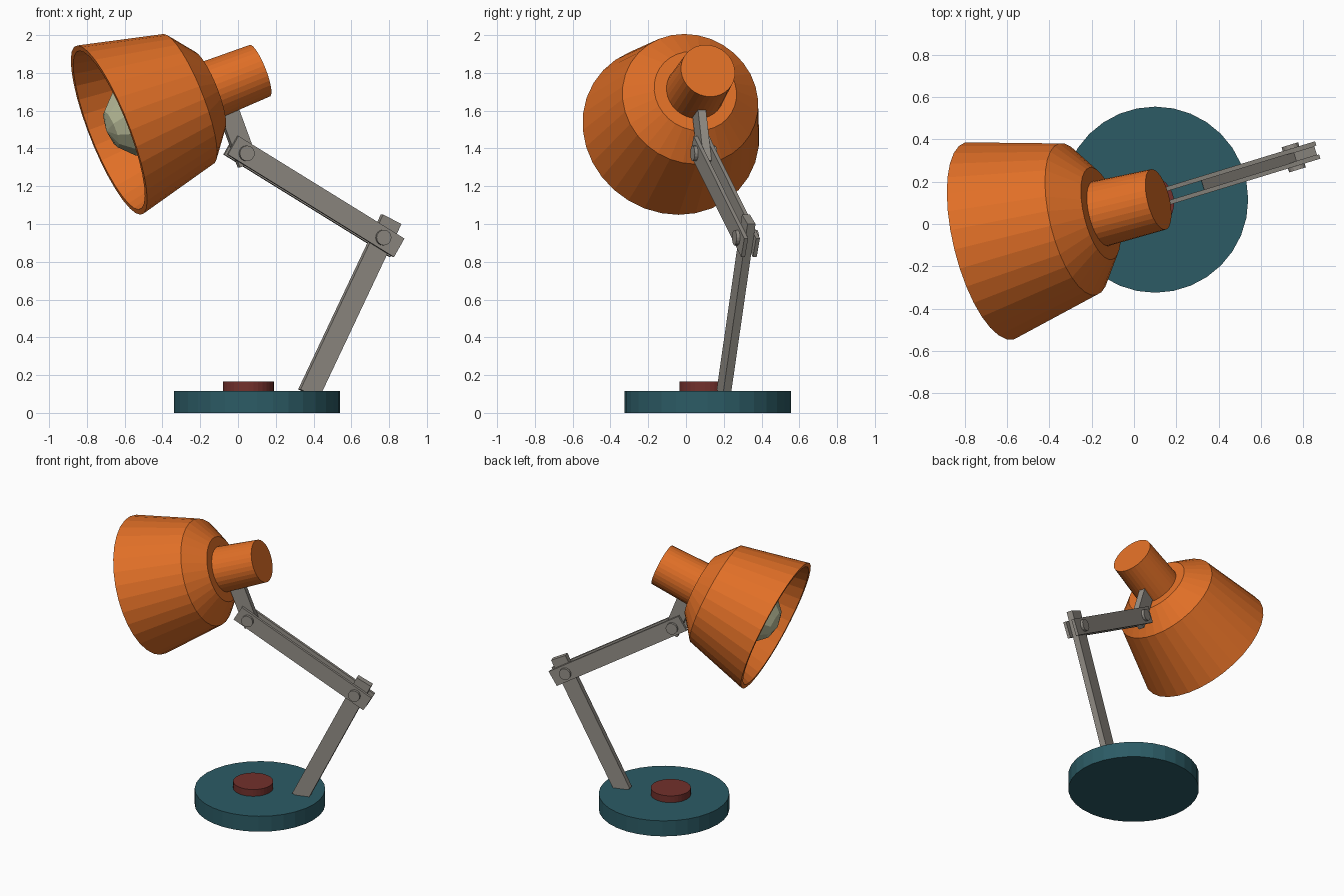
import bpy, bmesh, math
from mathutils import Matrix, Vector

if "Cube" in bpy.data.objects:
    bpy.data.objects.remove(bpy.data.objects["Cube"])


def material(name, rgb):
    m = bpy.data.materials.new(name)
    m.diffuse_color = (*rgb, 1)
    m.use_nodes = True
    m.node_tree.nodes["Principled BSDF"].inputs["Base Color"].default_value = m.diffuse_color
    return m


ORANGE = material("orange_paint", (0.75, 0.16, 0.02))
TEAL = material("teal_paint", (0.025, 0.105, 0.13))
RED = material("dark_red", (0.17, 0.03, 0.025))
METAL = material("warm_grey_metal", (0.29, 0.27, 0.24))
GLASS = material("pale_glass", (0.5, 0.52, 0.33))

# Arm plane: local x runs along the arm, local y across it
ARM = Matrix.Translation((0.10, 0.115, 0)) @ Matrix.Rotation(math.radians(17), 4, 'Z')


def add(name, bm, mat, matrix):
    bmesh.ops.recalc_face_normals(bm, faces=bm.faces)
    me = bpy.data.meshes.new(name)
    bm.to_mesh(me)
    bm.free()
    me.materials.append(mat)
    ob = bpy.data.objects.new(name, me)
    ob.matrix_world = matrix
    bpy.context.collection.objects.link(ob)
    return ob


def cylinder(name, r, depth, sides, mat, matrix):
    bm = bmesh.new()
    bmesh.ops.create_cone(bm, cap_ends=True, segments=sides, radius1=r, radius2=r, depth=depth)
    return add(name, bm, mat, matrix)


def bar(name, a, b, width, thick, offset=0):
    """Flat bar between two (along, height) points in the arm plane."""
    a, b = Vector((a[0], offset, a[1])), Vector((b[0], offset, b[1]))
    bm = bmesh.new()
    bmesh.ops.create_cube(bm, size=1, matrix=Matrix.Diagonal(((b - a).length, thick, width, 1)))
    tilt = math.atan2(b.z - a.z, b.x - a.x)
    return add(name, bm, METAL, ARM @ Matrix.Translation((a + b) / 2) @ Matrix.Rotation(-tilt, 4, 'Y'))


def lathe(name, profile, sides, mat, matrix):
    """Spin (distance, radius) points around local z."""
    bm = bmesh.new()
    vs = [bm.verts.new((r, 0, d)) for d, r in profile]
    es = [bm.edges.new(p) for p in zip(vs, vs[1:])]
    bmesh.ops.spin(bm, geom=vs + es, cent=(0, 0, 0), axis=(0, 0, 1), angle=math.tau, steps=sides)
    bmesh.ops.remove_doubles(bm, verts=bm.verts, dist=1e-4)
    return add(name, bm, mat, matrix)


# Base and switch
cylinder("base", 0.44, 0.115, 32, TEAL, Matrix.Translation((0.10, 0.115, 0.0575)))
cylinder("switch_button", 0.135, 0.06, 32, RED, Matrix.Translation((0.055, 0.10, 0.135)))

# Lower arm, paired upper arm bars and head bracket
bar("lower_arm", (0.286, 0.10), (0.743, 1.025), 0.113, 0.044)
for side, label in ((-1, "front"), (1, "back")):
    bar("upper_arm_" + label, (-0.144, 1.417), (0.775, 0.874), 0.114, 0.021, side * 0.0325)
wrist, lean = Vector((-0.072, 1.374)), math.radians(21)
up = Vector((-math.sin(lean), math.cos(lean)))
bar("head_bracket", wrist - up * 0.06, wrist + up * 0.31, 0.106, 0.044)

# Pivot pins
for label, (s, z) in (("elbow", (0.685, 0.928)), ("wrist", wrist)):
    cylinder(label + "_pin", 0.041, 0.124, 16, METAL,
             ARM @ Matrix.Translation((s, 0, z)) @ Matrix.Rotation(math.pi / 2, 4, 'X'))

# Lamp head: local z runs from the open rim to the back cap
axis = Vector((0.797, 0.196, 0.314)).normalized()
HEAD = Matrix.Translation((-0.683, -0.08, 1.497)) @ axis.to_track_quat('Z', 'Y').to_matrix().to_4x4()
lathe("shade", [(0.56, 0), (0.56, 0.20), (0.45, 0.345), (0, 0.45), (0, 0.48), (0.46, 0.369),
                (0.58, 0.224), (0.58, 0.157), (0.88, 0.147), (0.88, 0)], 32, ORANGE, HEAD)

# Bulb
bm = bmesh.new()
bmesh.ops.create_uvsphere(bm, u_segments=10, v_segments=6, radius=0.205)
add("bulb", bm, GLASS, HEAD @ Matrix.Translation((0, 0, 0.19)))
lathe("bulb_socket", [(0.33, 0), (0.33, 0.09), (0.57, 0.09), (0.57, 0)], 16, GLASS, HEAD)
